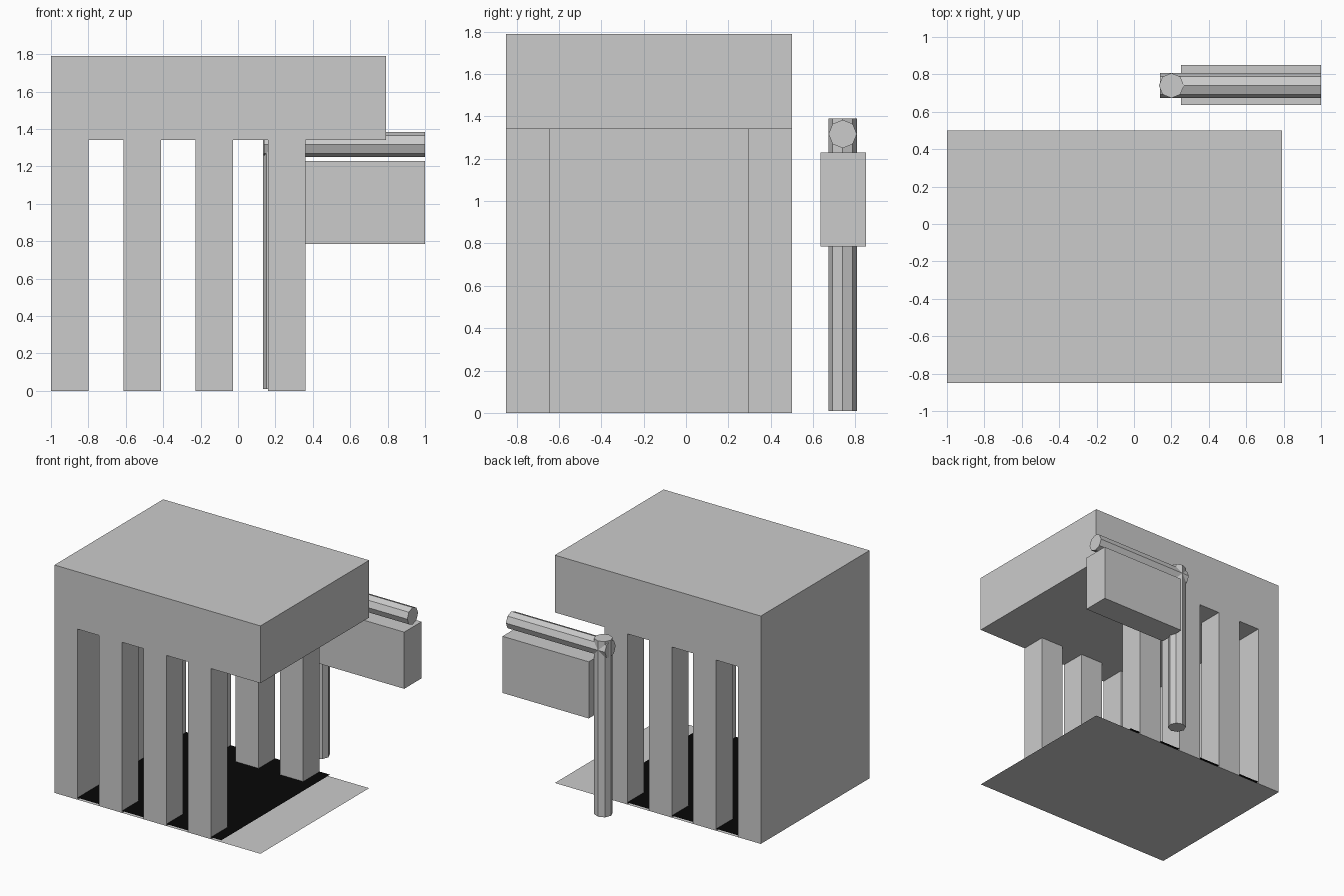
import bpy
import math
from mathutils import Vector

if "Cube" in bpy.data.objects:
    bpy.data.objects.remove(bpy.data.objects["Cube"])


def box(name, lo, hi):
    """Axis-aligned box from its two extreme corners."""
    lo, hi = Vector(lo), Vector(hi)
    bpy.ops.mesh.primitive_cube_add(size=1)
    ob = bpy.context.object
    ob.name = name
    for v in ob.data.vertices:
        v.co = [(lo[i] + hi[i]) / 2 + v.co[i] * (hi[i] - lo[i]) for i in range(3)]
    return ob


def sheet(name, x0, x1, y0, y1, z):
    """Single flat horizontal face."""
    me = bpy.data.meshes.new(name)
    me.from_pydata([(x0, y0, z), (x1, y0, z), (x1, y1, z), (x0, y1, z)], [], [(0, 1, 2, 3)])
    ob = bpy.data.objects.new(name, me)
    bpy.context.collection.objects.link(ob)
    return ob


def octagon_bar(name, length, centre, rotation=(0, 0, 0)):
    bpy.ops.mesh.primitive_cylinder_add(vertices=8, radius=0.067, depth=length,
                                        location=centre, rotation=rotation)
    bpy.context.object.name = name


LEFT, RIGHT = -1.0, 0.79
FRONT, BACK = -0.85, 0.5
EAVES, TOP = 1.34, 1.79

# Overhanging roof block and solid left wall
box("roof", (LEFT, FRONT, EAVES), (RIGHT, BACK, TOP))
box("left_wall", (LEFT, FRONT, 0), (-0.8, BACK, EAVES))

# Two rows of square pillars
for i, x in enumerate((-0.613, -0.227, 0.16)):
    box(f"front_pillar_{i + 1}", (x, FRONT, 0), (x + 0.2, FRONT + 0.205, EAVES))
    box(f"back_pillar_{i + 1}", (x, BACK - 0.205, 0), (x + 0.2, BACK, EAVES))

# Ground sheet with a black floor covering just above it
sheet("floor", LEFT, RIGHT, FRONT, BACK, 0)
black = bpy.data.materials.new("black")
black.diffuse_color = (0.002, 0.002, 0.002, 1)
black.use_nodes = True
black.node_tree.nodes["Principled BSDF"].inputs["Base Color"].default_value = black.diffuse_color
sheet("dark_floor", -0.8, 0.45, FRONT, BACK, 0.015).data.materials.append(black)

# Hanging sign: octagonal post and arm, with a box below the arm
octagon_bar("sign_post", 1.38, (0.2, 0.74, 0.70))
octagon_bar("sign_arm", 0.86, (0.57, 0.74, 1.317), (0, math.pi / 2, 0))
box("sign_board", (0.25, 0.635, 0.785), (1.0, 0.85, 1.23))
